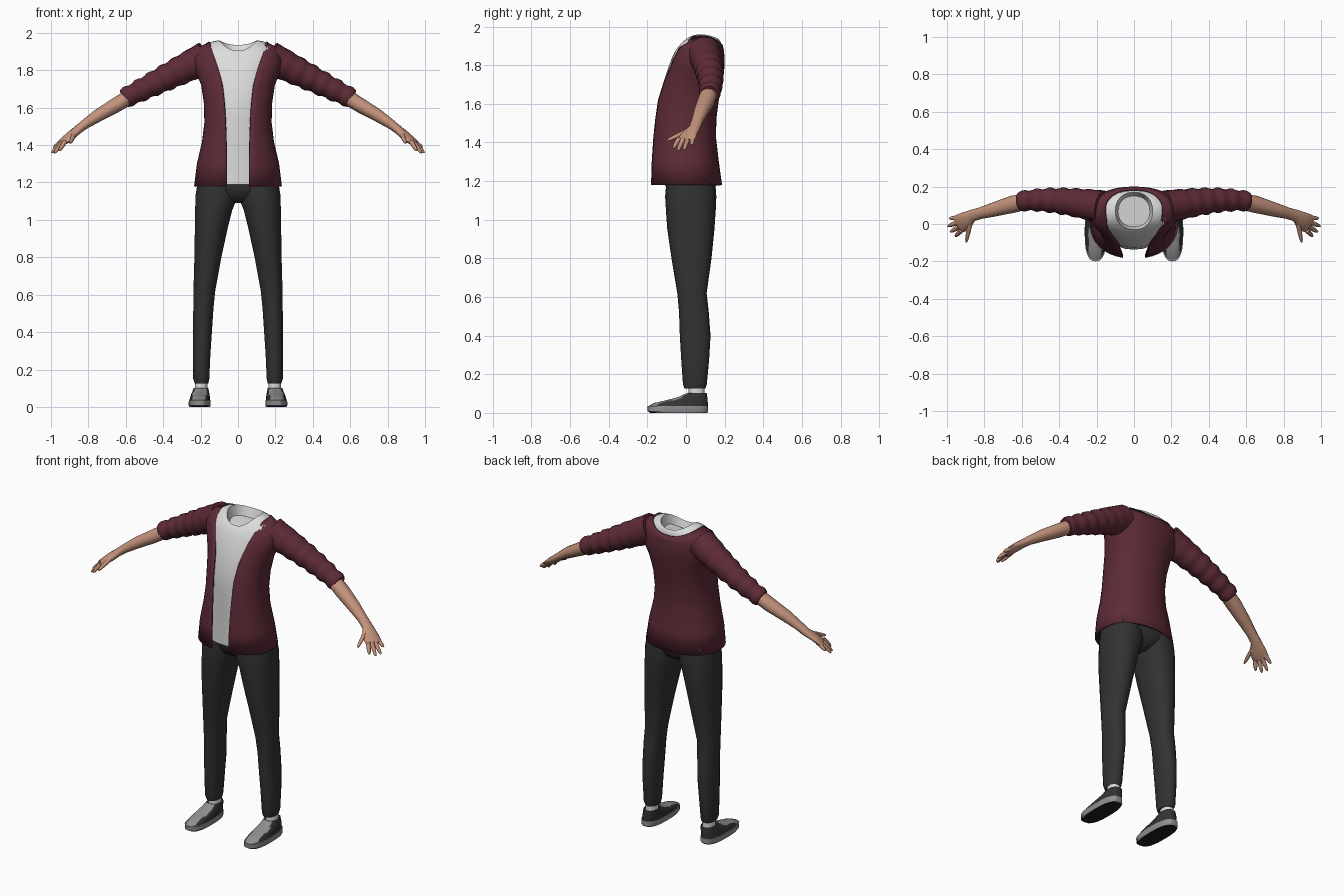
import bpy, bmesh, math
from mathutils import Vector

cube = bpy.data.objects.get("Cube")
if cube:
    bpy.data.objects.remove(cube)


def material(name, r, g, b):
    m = bpy.data.materials.new(name)
    m.use_nodes = True
    m.diffuse_color = (r, g, b, 1)
    m.node_tree.nodes["Principled BSDF"].inputs["Base Color"].default_value = (r, g, b, 1)
    return m


BURGUNDY = material("burgundy", 0.11, 0.024, 0.037)
BLACK = material("black", 0.012, 0.012, 0.012)
WHITE = material("white", 0.72, 0.72, 0.72)
CHARCOAL = material("charcoal", 0.032, 0.032, 0.032)
SKIN = material("skin", 0.55, 0.29, 0.2)
GREY = material("grey", 0.28, 0.28, 0.28)


def spow(v, p):
    return math.copysign(abs(v) ** p, v)


def oval(cx, hw, yf, yb, zf, zs, zb, n=24, p=0.9, edge=None):
    """Oval outline with separate front, side and back heights; edge leaves a front gap."""
    start = math.asin(min(1, edge / hw) ** (1 / p)) if edge else 0
    span = math.tau - 2 * start
    steps = n + 1 if edge else n
    pts = []
    for i in range(steps):
        a = start + span * i / n
        s, c = math.sin(a), math.cos(a)
        end = zf if c > 0 else zb
        pts.append(Vector((cx + hw * spow(s, p),
                           (yf + yb) / 2 - (yb - yf) / 2 * spow(c, p),
                           zs * s * s + end * c * c)))
    return pts


def flat(cx, hw, yf, yb, z, **kw):
    return oval(cx, hw, yf, yb, z, z, z, **kw)


def loft(name, rings, mats, closed=True, mirror=False, rule=None, angle=50):
    bm = bmesh.new()
    rows = [[bm.verts.new(p) for p in r] for r in rings]
    n = len(rows[0])
    for a, b in zip(rows, rows[1:]):
        for i in range(n if closed else n - 1):
            j = (i + 1) % n
            bm.faces.new((a[i], a[j], b[j], b[i]))
    if closed:
        bm.faces.new(rows[0][::-1])
        bm.faces.new(rows[-1])
        bmesh.ops.recalc_face_normals(bm, faces=bm.faces)
    if rule:
        for f in bm.faces:
            f.material_index = rule(f)
    me = bpy.data.meshes.new(name)
    bm.to_mesh(me)
    bm.free()
    ob = bpy.data.objects.new(name, me)
    bpy.context.collection.objects.link(ob)
    for m in mats:
        me.materials.append(m)
    bpy.ops.object.select_all(action='DESELECT')
    ob.select_set(True)
    bpy.context.view_layer.objects.active = ob
    bpy.ops.object.shade_smooth_by_angle(angle=math.radians(angle))
    if mirror:
        ob.modifiers.new("mirror", 'MIRROR')
    return ob


def limb(name, stations, mat, n=12):
    """Mirrored tube through (x, y, z, half width, half thickness) stations."""
    pts = [Vector(s[:3]) for s in stations]
    rings = []
    for i, s in enumerate(stations):
        axis = (pts[min(i + 1, len(pts) - 1)] - pts[max(i - 1, 0)]).normalized()
        up = (Vector((0, 0, 1)) - axis * axis.z).normalized()
        side = up.cross(axis)
        rings.append([pts[i] + side * s[3] * math.cos(k * math.tau / n)
                      + up * s[4] * math.sin(k * math.tau / n) for k in range(n)])
    return loft(name, rings, [mat], mirror=True, angle=60)


# Jacket body: open sheet with a dark lining (zf, zs, zb, half width, front, back, edge)
jacket_rows = [
    (1.18, 1.18, 1.18, .235, -.185, .187, .06),
    (1.30, 1.30, 1.30, .22, -.182, .17, .06),
    (1.42, 1.42, 1.42, .192, -.176, .156, .063),
    (1.52, 1.52, 1.52, .18, -.168, .157, .067),
    (1.62, 1.62, 1.62, .182, -.155, .17, .073),
    (1.72, 1.72, 1.72, .197, -.125, .19, .084),
    (1.78, 1.78, 1.78, .222, -.098, .198, .098),
    (1.83, 1.86, 1.83, .24, -.078, .2, .115),
    (1.87, 1.925, 1.875, .21, -.058, .197, .135),
    (1.885, 1.955, 1.905, .155, -.045, .19, .149),
]
jacket = loft("jacket_body",
              [oval(0, hw, yf, yb, zf, zs, zb, n=36, edge=e)
               for zf, zs, zb, hw, yf, yb, e in jacket_rows],
              [BURGUNDY, BLACK], closed=False)
solid = jacket.modifiers.new("lining", 'SOLIDIFY')
solid.thickness = 0.01
solid.offset = -1
solid.material_offset = 1

# Shirt, ending in a sunken neck opening
shirt_rows = [
    (1.19, 1.19, 1.19, .2, -.125, .15),
    (1.40, 1.40, 1.40, .165, -.125, .135),
    (1.55, 1.55, 1.55, .16, -.137, .14),
    (1.68, 1.68, 1.68, .17, -.126, .165),
    (1.78, 1.78, 1.78, .2, -.095, .175),
    (1.84, 1.86, 1.84, .21, -.072, .18),
    (1.875, 1.925, 1.89, .185, -.055, .18),
    (1.895, 1.955, 1.92, .135, -.04, .18),
    (1.905, 1.96, 1.935, .1, -.03, .17),
    (1.86, 1.90, 1.88, .085, -.015, .15),
]
loft("shirt", [oval(0, hw, yf, yb, zf, zs, zb) for zf, zs, zb, hw, yf, yb in shirt_rows],
     [WHITE], angle=40)

# Sleeves with rolled wrinkles towards the cuff
sleeve = []
for i in range(27):
    t = i / 26
    x = .17 + .44 * t
    wrinkle = .005 * min(1, t * 2) * math.sin(i * math.pi / 2 + .5)
    y = .092 + .04 * math.sin(min(1, t * 1.15) * math.pi / 2) - .01 * t ** 4
    r = .088 - .037 * t + wrinkle
    sleeve.append((x, y, 1.868 - .22 * t, r, r))
limb("sleeves", sleeve, BURGUNDY, n=16)

# Forearms running into the palms
limb("forearms", [
    (.57, .122, 1.665, .044, .042), (.65, .105, 1.615, .046, .04),
    (.75, .077, 1.557, .038, .034), (.82, .058, 1.51, .031, .026),
    (.865, .045, 1.475, .032, .023), (.895, .022, 1.45, .046, .021),
    (.93, .003, 1.42, .051, .017), (.942, -.004, 1.41, .045, .011)], SKIN)

# Fingers from knuckle to tip
fingers = {
    "index_finger": ((.925, -.036, 1.42), (.955, -.066, 1.37)),
    "middle_finger": ((.935, -.014, 1.418), (.982, -.043, 1.357)),
    "ring_finger": ((.938, .010, 1.418), (.996, -.012, 1.36)),
    "little_finger": ((.935, .034, 1.425), (.987, .03, 1.387)),
    "thumb": ((.875, .01, 1.46), (.897, -.098, 1.41)),
}
for name, (base, tip) in fingers.items():
    a, b = Vector(base), Vector(tip)
    limb(name, [(*a.lerp(b, t), r, r) for t, r in
                ((0, .013), (.5, .012), (.85, .009), (1, .004))], SKIN, n=8)

# Trousers: hips plus mirrored legs (z, inner, outer, front, back)
loft("trouser_hips", [flat(0, hw, yf, yb, z) for z, hw, yf, yb in (
    (1.09, .05, -.04, .09), (1.12, .15, -.085, .135),
    (1.18, .222, -.108, .157), (1.27, .19, -.1, .14))], [CHARCOAL])
leg_rows = [
    (.125, .158, .232, -.008, .1), (.15, .153, .24, -.016, .108),
    (.28, .147, .242, -.025, .12), (.40, .139, .24, -.032, .127),
    (.52, .131, .24, -.036, .118), (.62, .121, .239, -.045, .107),
    (.80, .088, .234, -.075, .132), (.95, .055, .232, -.097, .147),
    (1.05, .03, .23, -.104, .154), (1.12, .002, .23, -.108, .157),
    (1.22, .0, .215, -.1, .15)]
loft("trouser_legs", [flat((a + b) / 2, (b - a) / 2, f, k, z, n=18)
                      for z, a, b, f, k in leg_rows], [CHARCOAL], mirror=True)

# Socks
loft("socks", [flat(.197, .034, .014, .096, z, n=14) for z in (.07, .15)],
     [WHITE], mirror=True)

# Shoes: sole with a black tread, then a dark upper with a grey toe and tongue
FOOT = .205
loft("shoe_soles", [flat(FOOT, hw, yf, yb, z, n=24, p=.75) for z, hw, yf, yb in (
    (0, .055, -.185, .11), (.008, .059, -.198, .115), (.036, .058, -.2, .115))],
    [GREY, BLACK], mirror=True, rule=lambda f: int(f.normal.z < -.6), angle=30)


def toe_rule(f):
    c = f.calc_center_median()
    return int(c.y < .0 and abs(c.x - FOOT) < .036 and f.normal.z > .3)


loft("shoe_uppers", [flat(FOOT - .1 * (z - .03), hw, yf, yb, z, n=24, p=.8)
                     for z, hw, yf, yb in (
    (.034, .055, -.195, .113), (.05, .053, -.17, .113), (.064, .05, -.11, .112),
    (.08, .045, -.045, .111), (.102, .039, .003, .107), (.09, .033, .012, .1))],
    [CHARCOAL, GREY], mirror=True, rule=toe_rule)
